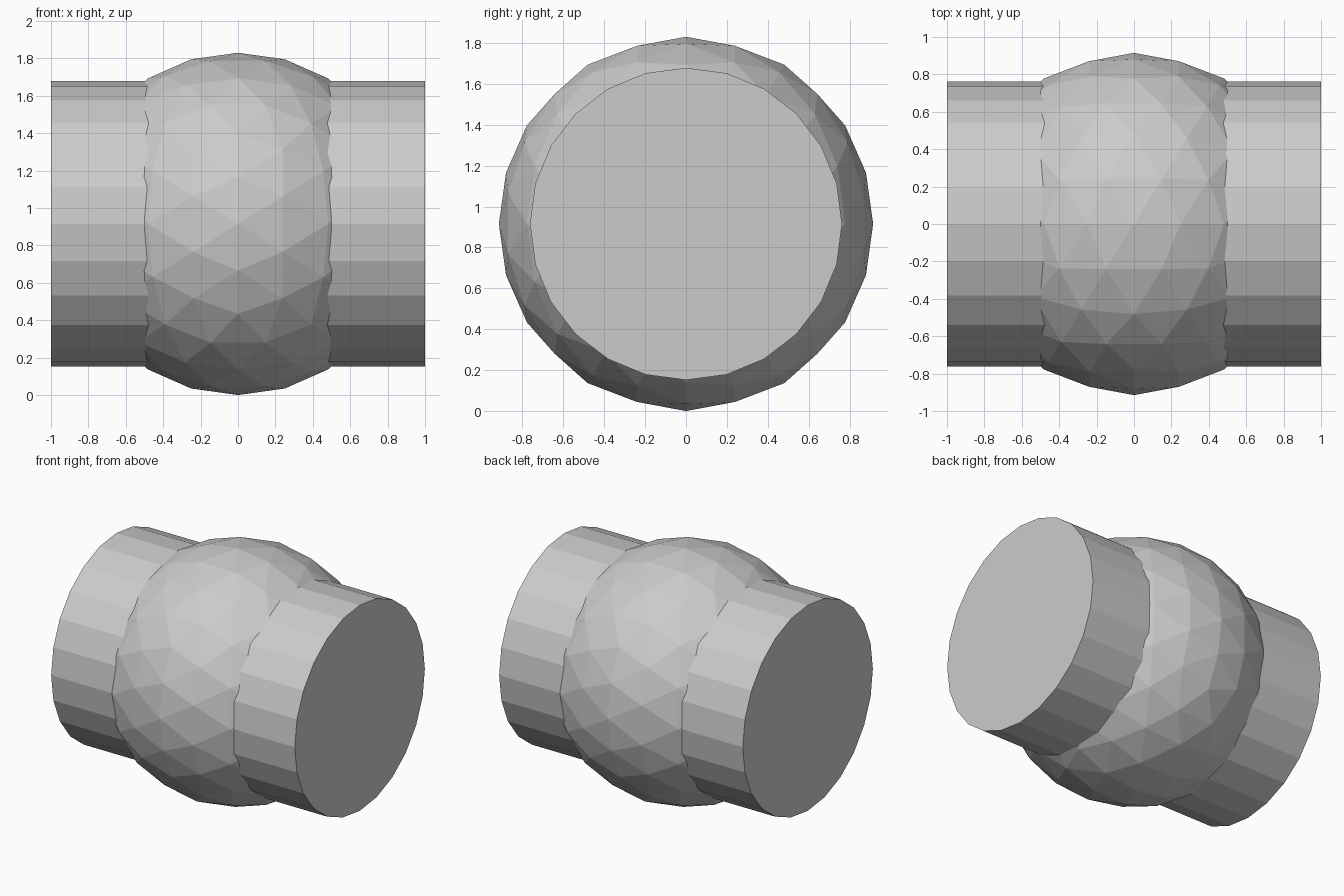
import bpy, bmesh, math

if "Cube" in bpy.data.objects:
    bpy.data.objects.remove(bpy.data.objects["Cube"])

R = 0.915          # ball radius, also height of the common centre
TUBE_R = 0.763


def add_object(name, bm):
    bmesh.ops.recalc_face_normals(bm, faces=bm.faces)
    mesh = bpy.data.meshes.new(name)
    bm.to_mesh(mesh)
    bm.free()
    obj = bpy.data.objects.new(name, mesh)
    obj.location.z = R
    bpy.context.collection.objects.link(obj)
    return obj


def push_to_sphere(bm):
    for v in bm.verts:
        v.co = v.co.normalized() * R


# Ball: icosahedron with its top edge along x, split twice and kept faceted
bm = bmesh.new()
phi = (1 + math.sqrt(5)) / 2
for a in (-1, 1):
    for b in (-phi, phi):
        for co in ((a, 0, b), (0, b, a), (b, a, 0)):
            bm.verts.new(co)
bmesh.ops.convex_hull(bm, input=bm.verts)
push_to_sphere(bm)
for _ in range(2):
    bmesh.ops.subdivide_edges(bm, edges=bm.edges[:], cuts=1, use_grid_fill=True)
    push_to_sphere(bm)
add_object("ball", bm)

# Barrel: 24-sided capped cylinder lying along x through the ball
bm = bmesh.new()
bmesh.ops.create_cone(bm, cap_ends=True, segments=24,
                      radius1=TUBE_R, radius2=TUBE_R, depth=2)
barrel = add_object("barrel", bm)
barrel.rotation_euler.y = math.pi / 2
